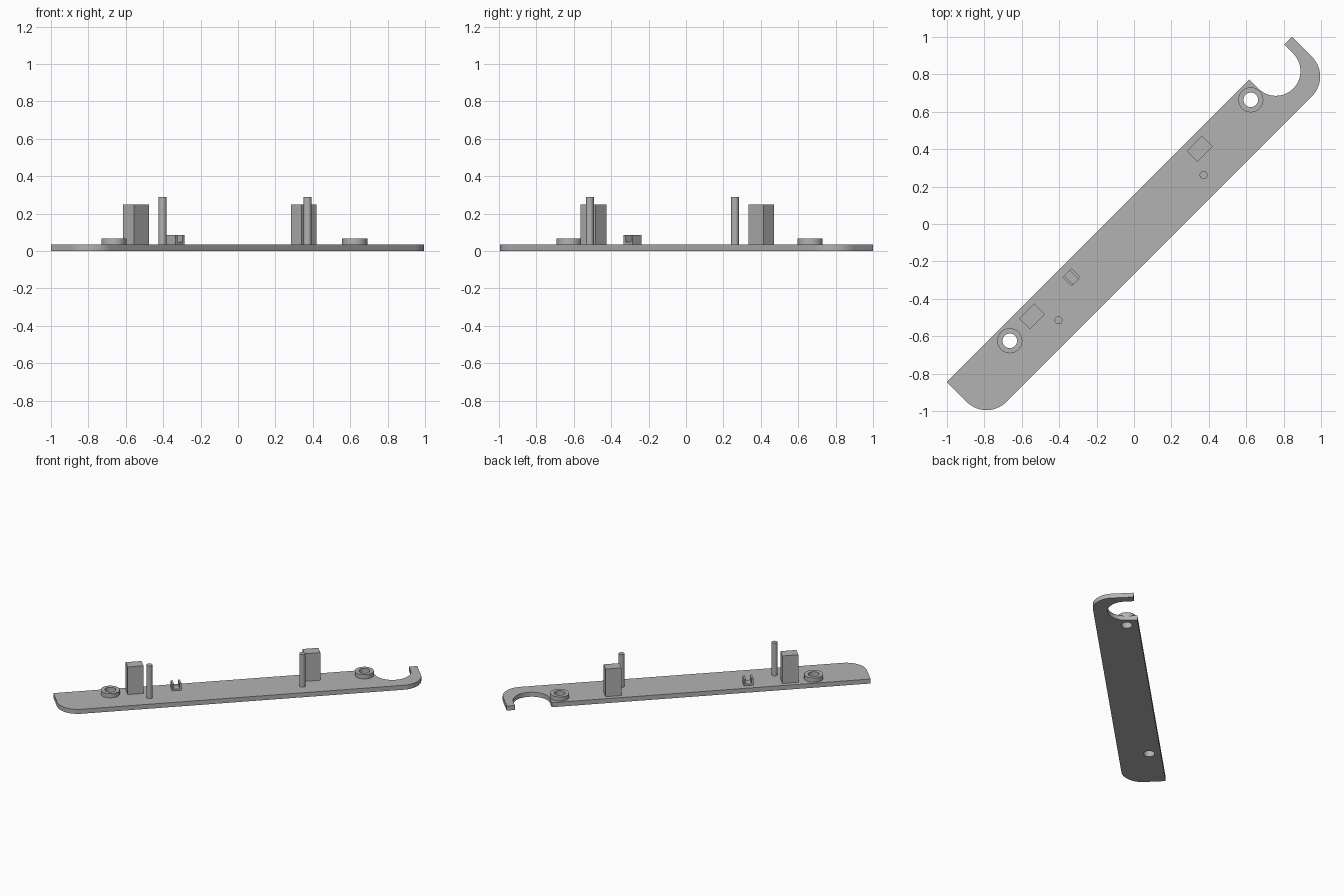
import bpy, bmesh
from math import pi, sin, cos, radians
from mathutils import Matrix, Vector

cube = bpy.data.objects.get("Cube")
if cube:
    bpy.data.objects.remove(cube, do_unlink=True)

grey = bpy.data.materials.new("plain grey")
grey.use_nodes = True
grey.diffuse_color = (0.45, 0.45, 0.45, 1)
grey.node_tree.nodes["Principled BSDF"].inputs["Base Color"].default_value = grey.diffuse_color

# The whole part lies along a diagonal: u runs along it, v across it
DIAGONAL = Matrix.Rotation(pi / 4, 4, 'Z')
THICK = 0.035


def arc(u, v, r, start, end, steps=24):
    angles = [radians(start + (end - start) * i / steps) for i in range(steps + 1)]
    return [(u + r * cos(a), v + r * sin(a)) for a in angles]


def circle(u, v, r, steps=40):
    return arc(u, v, r, 0, 360, steps)[:-1]


def rectangle(u, v, length, width):
    a, b = length / 2, width / 2
    return [(u - a, v - b), (u + a, v - b), (u + a, v + b), (u - a, v + b)]


def extrude(name, loops, low, high, placement=Matrix()):
    """Fill an outline (with holes) and extrude it between two heights."""
    curve = bpy.data.curves.new(name, 'CURVE')
    curve.dimensions = '2D'
    curve.fill_mode = 'BOTH'
    curve.extrude = (high - low) / 2
    for loop in loops:
        spline = curve.splines.new('POLY')
        spline.points.add(len(loop) - 1)
        for point, (u, v) in zip(spline.points, loop):
            point.co = (u, v, 0, 1)
        spline.use_cyclic_u = True
    obj = bpy.data.objects.new(name, curve)
    bpy.context.collection.objects.link(obj)
    bpy.ops.object.select_all(action='DESELECT')
    obj.select_set(True)
    bpy.context.view_layer.objects.active = obj
    bpy.ops.object.convert(target='MESH')
    obj = bpy.context.view_layer.objects.active

    # Weld caps to walls and place the part
    bm = bmesh.new()
    bm.from_mesh(obj.data)
    bmesh.ops.remove_doubles(bm, verts=bm.verts, dist=0.00001)
    lift = Matrix.Translation(Vector((0, 0, (low + high) / 2)))
    bmesh.ops.transform(bm, matrix=DIAGONAL @ placement @ lift, verts=bm.verts)
    bmesh.ops.recalc_face_normals(bm, faces=bm.faces)
    bm.to_mesh(obj.data)
    bm.free()
    obj.data.materials.clear()
    obj.data.materials.append(grey)
    bpy.ops.object.shade_smooth_by_angle(angle=radians(30))
    return obj


# Base plate: square corner at one end, hook with a round slot at the other
END, TOP, ROUND = 1.305, 0.11, 0.15
outline = [(-END, TOP)]
outline += arc(-END + ROUND, -0.04, ROUND, 180, 270)
outline += arc(END - ROUND, -0.04, ROUND, 270, 360)
outline += [(END, TOP), (1.246, TOP)]
outline += arc(1.114, 0.042, 0.132, 0, -180, 40)
outline += [(0.982, TOP)]
holes = [circle(u, 0.028, 0.039) for u in (-0.911, 0.911)]
extrude("base_plate", [outline] + holes, 0, THICK)

# Raised rings around the screw holes
for side, hole, u in zip(("lower", "upper"), holes, (-0.911, 0.911)):
    extrude(side + "_screw_ring", [circle(u, 0.028, 0.067), hole], THICK, 0.068)

# Rectangular posts and thin pins
for side, post_u, pin_u in (("lower", -0.735, -0.649), ("upper", 0.533, 0.448)):
    extrude(side + "_post", [rectangle(post_u, 0.036, 0.114, 0.081)], THICK, 0.25)
    extrude(side + "_pin", [circle(pin_u, -0.078, 0.021, 24)], THICK, 0.29)

# Small U-shaped clip, its channel running across the plate
a, b, floor, tip = 0.034, 0.02, 0.048, 0.086
profile = [(-a, THICK), (a, THICK), (a, tip), (b, tip),
           (b, floor), (-b, floor), (-b, tip), (-a, tip)]
upright = Matrix.Translation((-0.438, 0.035, 0)) @ Matrix.Rotation(pi / 2, 4, 'X')
extrude("cable_clip", [profile], -a, a, upright)
